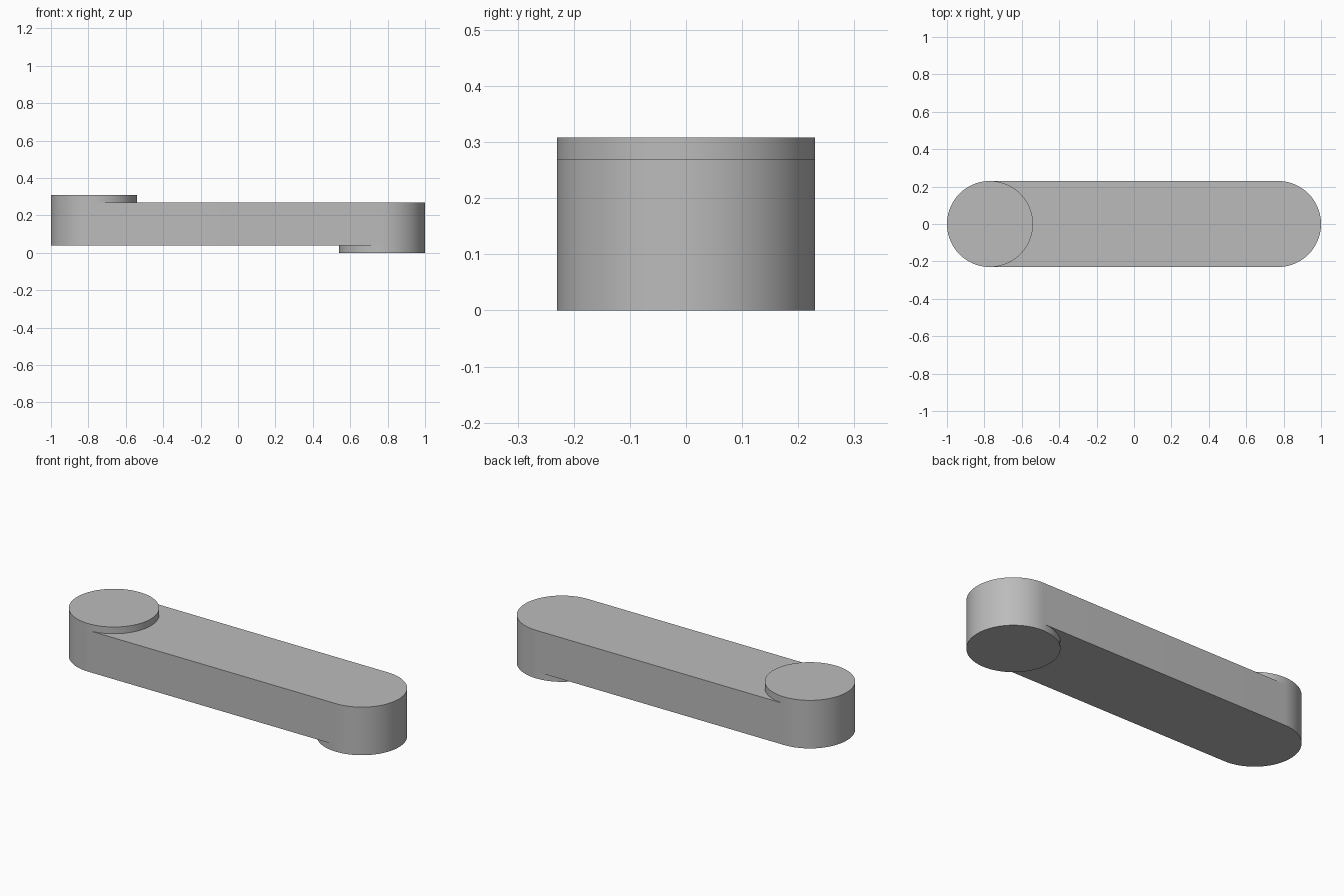
import bpy
import bmesh
from math import cos, sin, pi, radians

RADIUS = 0.23
REACH = 1 - RADIUS
BAR_BOTTOM, BAR_TOP, HEIGHT = 0.038, 0.27, 0.308
STEPS = 48

cube = bpy.data.objects.get("Cube")
if cube:
    bpy.data.objects.remove(cube, do_unlink=True)

grey = bpy.data.materials.new("plain grey")
grey.use_nodes = True
color = (0.5, 0.5, 0.5, 1)
grey.diffuse_color = color
grey.node_tree.nodes["Principled BSDF"].inputs["Base Color"].default_value = color


def arc(cx, start):
    """Half circle of points around (cx, 0)."""
    angles = [start + pi * i / STEPS for i in range(STEPS + 1)]
    return [(cx + RADIUS * cos(a), RADIUS * sin(a)) for a in angles]


def extrude_outline(name, outline, low, high):
    bm = bmesh.new()
    base = bm.faces.new([bm.verts.new((x, y, low)) for x, y in outline])
    result = bmesh.ops.extrude_face_region(bm, geom=[base], use_keep_orig=True)
    top = [v for v in result["geom"] if isinstance(v, bmesh.types.BMVert)]
    bmesh.ops.translate(bm, verts=top, vec=(0, 0, high - low))
    bmesh.ops.recalc_face_normals(bm, faces=bm.faces[:])
    mesh = bpy.data.meshes.new(name)
    bm.to_mesh(mesh)
    bm.free()
    mesh.materials.append(grey)
    obj = bpy.data.objects.new(name, mesh)
    bpy.context.collection.objects.link(obj)
    bpy.ops.object.select_all(action="DESELECT")
    obj.select_set(True)
    bpy.context.view_layer.objects.active = obj
    bpy.ops.object.shade_smooth_by_angle(angle=radians(30))
    return obj


def disc(cx):
    return arc(cx, -pi / 2)[:-1] + arc(cx, pi / 2)[:-1]


# Round-ended link bar
extrude_outline("link_bar", arc(REACH, -pi / 2) + arc(-REACH, pi / 2), BAR_BOTTOM, BAR_TOP)

# Raised boss on the right end, lowered boss under the left end
extrude_outline("upper_boss", disc(-REACH), BAR_TOP, HEIGHT)
extrude_outline("lower_boss", disc(REACH), 0, BAR_BOTTOM)
